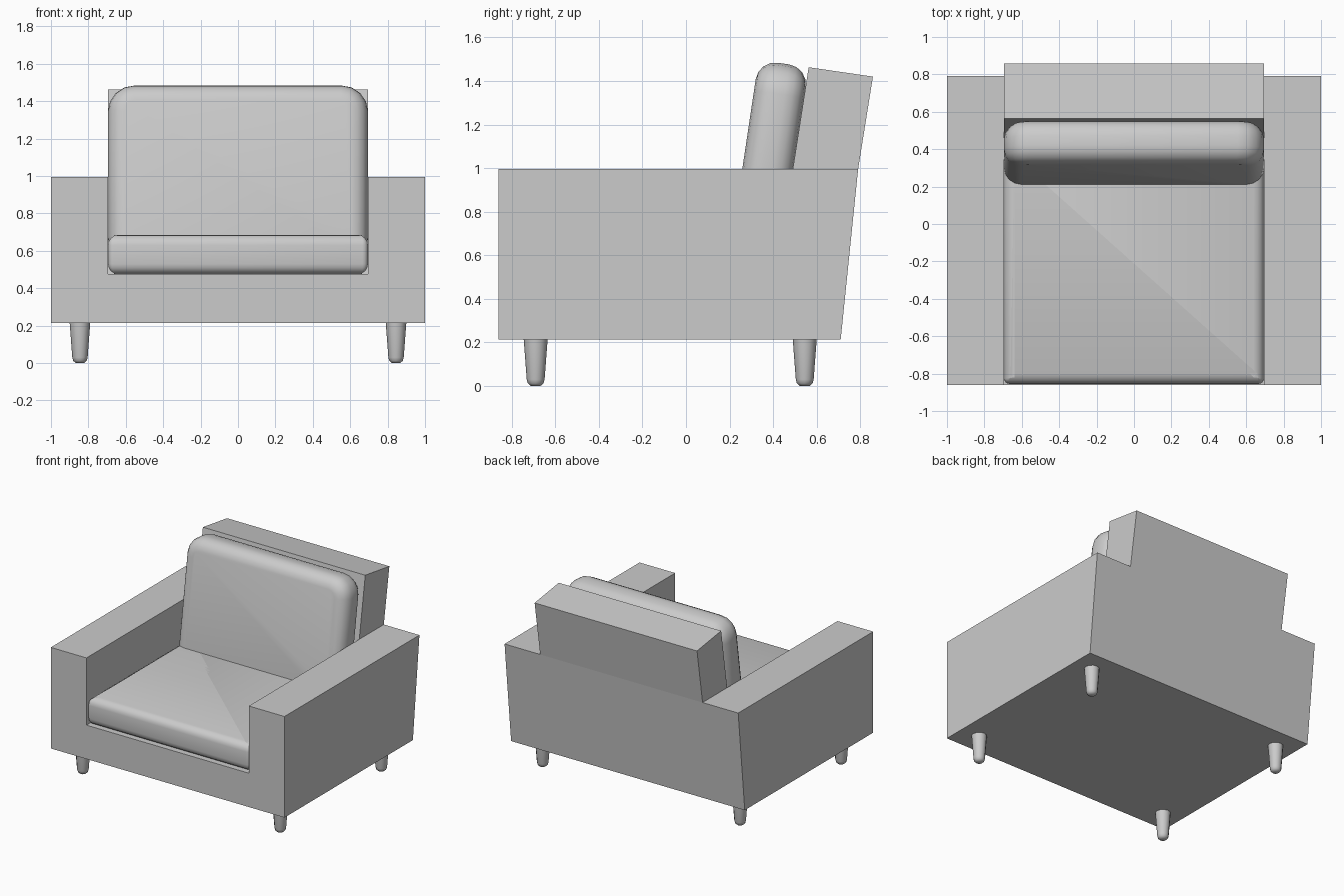
import bpy, bmesh, math
from mathutils import Matrix

if "Cube" in bpy.data.objects:
    bpy.data.objects.remove(bpy.data.objects["Cube"])


def make_object(name, bm, smooth=None):
    bmesh.ops.recalc_face_normals(bm, faces=bm.faces)
    mesh = bpy.data.meshes.new(name)
    bm.to_mesh(mesh)
    bm.free()
    ob = bpy.data.objects.new(name, mesh)
    bpy.context.collection.objects.link(ob)
    if smooth:
        bpy.ops.object.select_all(action='DESELECT')
        ob.select_set(True)
        bpy.context.view_layer.objects.active = ob
        bpy.ops.object.shade_smooth_by_angle(angle=math.radians(smooth))
    return ob


def side_prism(name, profile, x0, x1):
    """Side (y, z) profile extruded across x."""
    bm = bmesh.new()
    face = bm.faces.new([bm.verts.new((x0, y, z)) for y, z in profile])
    ext = bmesh.ops.extrude_face_region(bm, geom=[face])
    verts = [v for v in ext['geom'] if isinstance(v, bmesh.types.BMVert)]
    bmesh.ops.translate(bm, verts=verts, vec=(x1 - x0, 0, 0))
    return make_object(name, bm)


def cushion(name, size, corner, rim, location, tilt=0):
    """Slab with rounded outline corners, then rounded top and bottom rims."""
    bm = bmesh.new()
    bmesh.ops.create_cube(bm, size=1)
    bmesh.ops.scale(bm, vec=size, verts=bm.verts)
    upright = [e for e in bm.edges if abs(e.verts[0].co.z - e.verts[1].co.z) > 1e-4]
    bmesh.ops.bevel(bm, geom=upright, offset=corner, offset_type='OFFSET',
                    segments=4, profile=0.5, affect='EDGES')
    bm.normal_update()
    rims = [e for e in bm.edges if abs(e.verts[0].co.z - e.verts[1].co.z) < 1e-4
            and any(abs(f.normal.z) < 0.5 for f in e.link_faces)]
    bmesh.ops.bevel(bm, geom=rims, offset=rim, offset_type='OFFSET',
                    segments=4, profile=0.5, affect='EDGES')
    bm.transform(Matrix.Translation(location) @ Matrix.Rotation(math.radians(tilt), 4, 'X'))
    return make_object(name, bm, 50)


def cut(target, cutter):
    mod = target.modifiers.new("cut", 'BOOLEAN')
    mod.operation = 'DIFFERENCE'
    mod.solver = 'EXACT'
    mod.object = cutter
    cutter.hide_render = True
    cutter.hide_viewport = True


# Frame: full-width side silhouette, cut down to arms, seat well and backrest
IN = 0.695
frame = side_prism("frame", [(-.86, .213), (.71, .213), (.79, .995), (.858, 1.42),
                             (.563, 1.463), (.49, .995), (-.86, .995)], -1, 1)
cut(frame, side_prism("seat_well_cutter",
                      [(-1, .475), (.409, .475), (.49, .995), (.505, 1.09), (-1, 1.09)], -IN, IN))
for side, a, b in (("left", -1.2, -IN), ("right", IN, 1.2)):
    cut(frame, side_prism(side + "_shoulder_cutter",
                          [(.2, .995), (1.2, .995), (1.2, 1.7), (.2, 1.7)], a, b))

# Cushions
cushion("seat_cushion", (1.39, 1.25, .21), .03, .055, (0, -.23, .58))
cushion("back_cushion", (1.39, .96, .232), .14, .09, (0, .377, 1.005), tilt=81.5)

# Tapered legs with softened feet
LEG = [(.022, 0), (.036, .012), (.041, .03), (.055, .215)]
SIDES = 12
for yname, y in (("front", -.69), ("back", .545)):
    for xname, x in (("left", -.845), ("right", .845)):
        bm = bmesh.new()
        rings = [[bm.verts.new((x + r * math.cos(k * math.tau / SIDES),
                                y + r * math.sin(k * math.tau / SIDES), z))
                  for k in range(SIDES)] for r, z in LEG]
        for lo, hi in zip(rings, rings[1:]):
            for k in range(SIDES):
                n = (k + 1) % SIDES
                bm.faces.new((lo[k], lo[n], hi[n], hi[k]))
        bm.faces.new(rings[0])
        bm.faces.new(rings[-1])
        make_object(f"{yname}_{xname}_leg", bm, 50)
